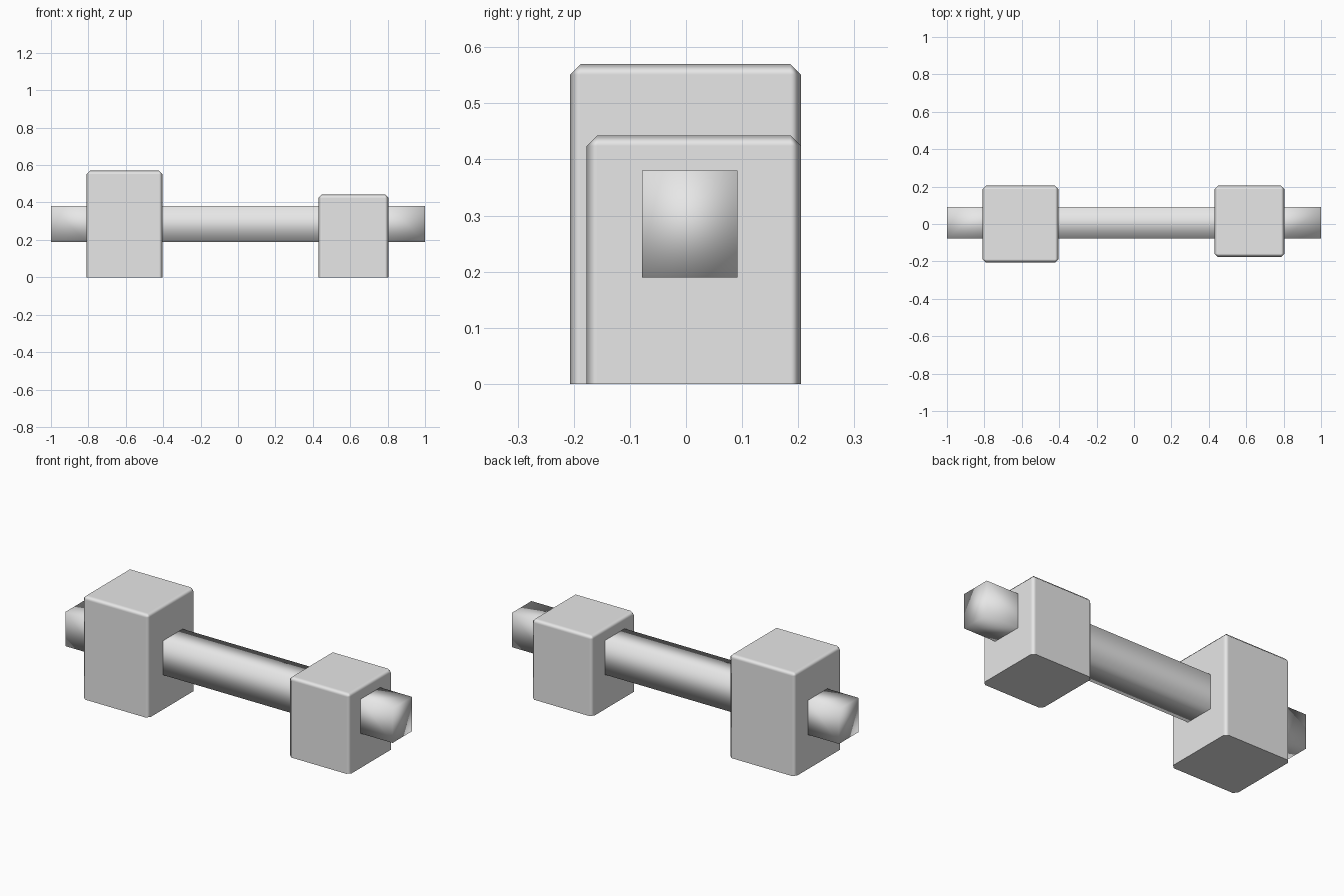
import bpy
import bmesh
from mathutils import Vector

cube = bpy.data.objects.get("Cube")
if cube:
    bpy.data.objects.remove(cube, do_unlink=True)

grey = bpy.data.materials.new("plain grey")
grey.use_nodes = True
GREY = (0.8, 0.8, 0.8, 1.0)
grey.diffuse_color = GREY
grey.node_tree.nodes["Principled BSDF"].inputs["Base Color"].default_value = GREY


def box_mesh(low, high):
    """Smooth-shaded box between two corners, as a bmesh."""
    low, high = Vector(low), Vector(high)
    bm = bmesh.new()
    bmesh.ops.create_cube(bm, size=1)
    bmesh.ops.scale(bm, vec=high - low, verts=bm.verts)
    bmesh.ops.translate(bm, vec=(low + high) / 2, verts=bm.verts)
    for face in bm.faces:
        face.smooth = True
    return bm


def finish(name, bm):
    mesh = bpy.data.meshes.new(name)
    bm.to_mesh(mesh)
    bm.free()
    mesh.materials.append(grey)
    obj = bpy.data.objects.new(name, mesh)
    bpy.context.collection.objects.link(obj)
    return obj


def post(name, low, high, chamfer):
    """Block with chamfered top and upright edges and a sharp, flat base."""
    bm = box_mesh(low, high)
    weight = bm.edges.layers.float.new("bevel_weight_edge")
    for edge in bm.edges:
        at_base = all(v.co.z < 0.001 for v in edge.verts)
        edge[weight] = 0.0 if at_base else 1.0
        edge.smooth = not at_base
    obj = finish(name, bm)
    bevel = obj.modifiers.new("chamfer", "BEVEL")
    bevel.limit_method = "WEIGHT"
    bevel.width = chamfer
    bevel.segments = 1
    bevel.harden_normals = True
    return obj


# Two supporting blocks, the right one taller
post("right_post", (-0.81, -0.207, 0), (-0.403, 0.205, 0.57), 0.019)
post("left_post", (0.43, -0.177, 0), (0.805, 0.205, 0.443), 0.019)

# Soft-shaded square beam, with edge loops where it enters the posts
beam = box_mesh((-1, -0.078, 0.19), (1, 0.092, 0.38))
for x in (-0.81, -0.403, 0.43, 0.805):
    bmesh.ops.bisect_plane(beam, geom=beam.verts[:] + beam.edges[:] + beam.faces[:],
                           plane_co=(x, 0, 0), plane_no=(1, 0, 0))
finish("crossbeam", beam)
